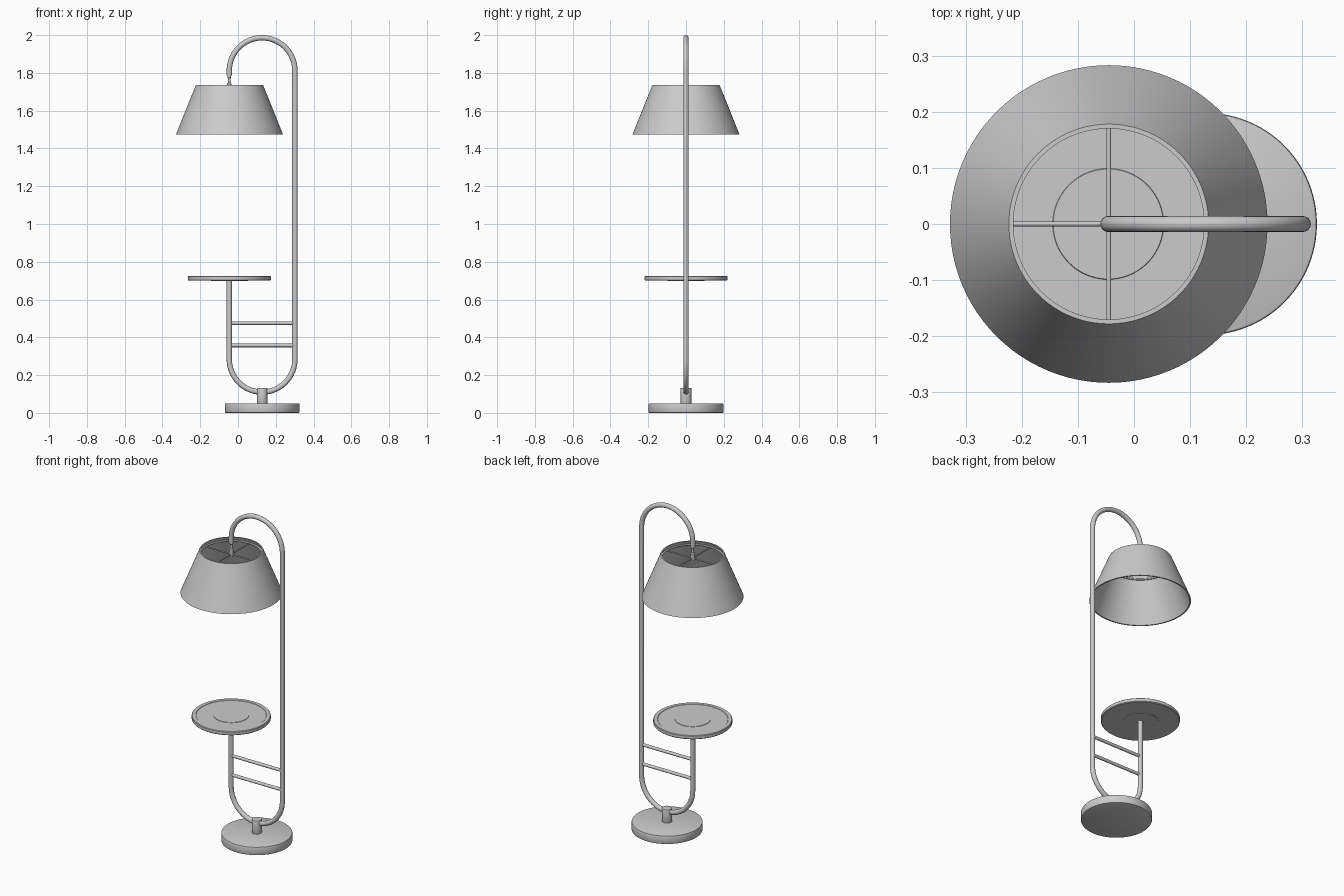
import bpy, bmesh
from math import sin, cos, pi, radians

if "Cube" in bpy.data.objects:
    bpy.data.objects.remove(bpy.data.objects["Cube"])

LX, RX = -0.046, 0.301          # left and right tube axes
CX, BEND = (LX + RX) / 2, (RX - LX) / 2
TUBE = 0.0142


def finish(obj):
    bpy.ops.object.select_all(action='DESELECT')
    obj.select_set(True)
    bpy.context.view_layer.objects.active = obj
    bpy.ops.object.shade_smooth_by_angle(angle=radians(35))
    return obj


def lathe(name, profile, x, closed=False, n=96):
    """Spin (radius, z) points around a vertical axis at x."""
    bm = bmesh.new()
    rings = []
    for r, z in profile:
        if r == 0:
            rings.append([bm.verts.new((x, 0, z))] * n)
        else:
            rings.append([bm.verts.new((x + r * cos(2 * pi * i / n), r * sin(2 * pi * i / n), z))
                          for i in range(n)])
    pairs = list(zip(rings, rings[1:]))
    if closed:
        pairs.append((rings[-1], rings[0]))
    for a, b in pairs:
        for i in range(n):
            j = (i + 1) % n
            bm.faces.new(list(dict.fromkeys((a[i], a[j], b[j], b[i]))))
    bmesh.ops.recalc_face_normals(bm, faces=bm.faces)
    mesh = bpy.data.meshes.new(name)
    bm.to_mesh(mesh)
    bm.free()
    obj = bpy.data.objects.new(name, mesh)
    bpy.context.collection.objects.link(obj)
    return finish(obj)


def tube(name, points, radius, cyclic=False):
    """Round capped tube along a list of points."""
    cu = bpy.data.curves.new(name, 'CURVE')
    cu.dimensions = '3D'
    cu.bevel_depth = radius
    cu.bevel_resolution = 6
    cu.use_fill_caps = True
    sp = cu.splines.new('POLY')
    sp.points.add(len(points) - 1)
    for p, co in zip(sp.points, points):
        p.co = (*co, 1)
    sp.use_cyclic_u = cyclic
    obj = bpy.data.objects.new(name, cu)
    bpy.context.collection.objects.link(obj)
    bpy.ops.object.select_all(action='DESELECT')
    obj.select_set(True)
    bpy.context.view_layer.objects.active = obj
    bpy.ops.object.convert(target='MESH')
    return finish(bpy.context.object)


def disc(r, z0, z1, b):
    """Bevelled disc profile."""
    return [(0, z0), (r - b, z0), (r - b * 0.3, z0 + b * 0.3), (r, z0 + b),
            (r, z1 - b), (r - b * 0.3, z1 - b * 0.3), (r - b, z1), (0, z1)]


def arc(z, start, end, n=48):
    return [(CX + BEND * cos(start + (end - start) * i / n), 0,
             z + BEND * sin(start + (end - start) * i / n)) for i in range(n + 1)]


# Base and the socket that holds the tube
lathe("base", disc(0.198, 0, 0.051, 0.005), 0.128)
lathe("base_socket", disc(0.028, 0.045, 0.133, 0.003), 0.128, n=48)

# One continuous tube: table leg, lower bend, upright, top hook
low, high = 0.11 + BEND, 2 - TUBE - BEND
tube("frame_tube", [(LX, 0, 0.705)] + arc(low, pi, 2 * pi) + arc(high, 0, pi)
     + [(LX, 0, 1.785)], TUBE)

# Cross rungs
for i, z in enumerate((0.357, 0.475)):
    tube(f"rung_{i + 1}", [(LX, 0, z), (RX, 0, z)], 0.0095)

# Table top with shallow tray recess and raised centre pad
lathe("table_top", [(0, 0.698), (0.098, 0.698), (0.098, 0.700), (0.216, 0.700), (0.22, 0.704),
                    (0.22, 0.721), (0.217, 0.724), (0.197, 0.724), (0.195, 0.722),
                    (0.099, 0.722), (0.098, 0.724), (0, 0.724)], LX)

# Lamp shade, a thin open cone
SX = -0.045
lathe("lamp_shade", [(0.283, 1.475), (0.178, 1.736), (0.170, 1.736), (0.275, 1.475)],
      SX, closed=True)

# Shade ring and its four arms
SZ = 1.712
tube("shade_ring", [(SX + 0.175 * cos(2 * pi * i / 96), 0.175 * sin(2 * pi * i / 96), SZ)
                    for i in range(96)], 0.005, cyclic=True)
for i in range(4):
    a = i * pi / 2
    tube(f"shade_arm_{i + 1}", [(SX, 0, SZ), (SX + 0.175 * cos(a), 0.175 * sin(a), SZ)], 0.0042)

# Hanger stem with collars
lathe("hanger_stem", [(0, 1.70), (0.012, 1.70), (0.012, 1.742), (0.007, 1.748), (0.007, 1.772),
                      (0.010, 1.776), (0.010, 1.79), (0, 1.79)], LX, n=32)
